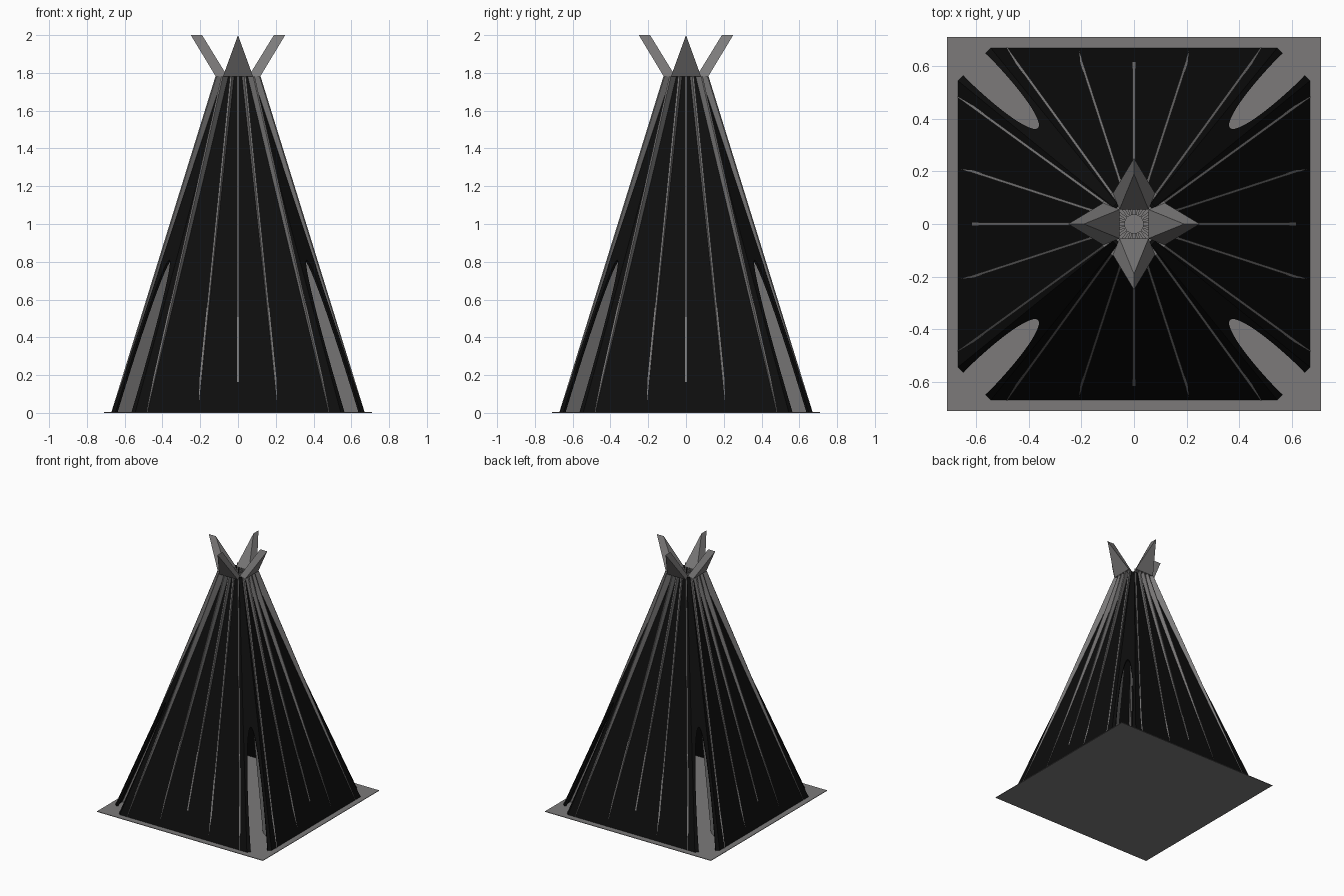
import bpy, bmesh, math
from mathutils import Matrix, Vector

if "Cube" in bpy.data.objects:
    bpy.data.objects.remove(bpy.data.objects["Cube"])

TOP, APEX = 1.78, 2.02          # top of the cover, height where its faces would meet
HALF, CUT = 0.67, 0.545         # half width at the ground, start of the chamfered corner


def material(name, rgb):
    m = bpy.data.materials.new(name)
    m.diffuse_color = (*rgb, 1)
    m.use_nodes = True
    m.node_tree.nodes["Principled BSDF"].inputs["Base Color"].default_value = m.diffuse_color
    return m


grey = material("warm grey", (0.2, 0.195, 0.195))
black = material("near black", (0.004, 0.004, 0.004))


def finish(name, bm, mat):
    me = bpy.data.meshes.new(name)
    bm.to_mesh(me)
    bm.free()
    ob = bpy.data.objects.new(name, me)
    me.materials.append(mat)
    bpy.context.collection.objects.link(ob)
    return ob


# floor plate
bm = bmesh.new()
bmesh.ops.create_cube(bm, size=1, matrix=Matrix.Translation((0, 0, 0.002))
                      @ Matrix.Diagonal((1.42, 1.42, 0.004, 1)))
finish("floor_plate", bm, grey)

# tapering cover with chamfered corners and an arched opening in each corner
ARCH, ARCH_W, STEPS = 0.81, 0.06, 12
heights = [0.006 + (ARCH - 0.006) * math.sin(math.pi / 2 * i / STEPS)
           for i in range(STEPS + 1)] + [TOP]
bm = bmesh.new()
rings = []
for z in heights:
    s = 1 - z / APEX
    w = ARCH_W * math.sqrt(max(0, 1 - (z / ARCH) ** 2)) if z < ARCH - 1e-5 else 0
    d = w / math.sqrt(2)
    mid = (HALF + CUT) / 2 * s
    corner = [(HALF * s, CUT * s), (mid + d, mid - d),
              (mid - d, mid + d), (CUT * s, HALF * s)]
    ring = []
    for k in range(4):
        rot = Matrix.Rotation(k * math.pi / 2, 3, 'Z')
        ring += [bm.verts.new(rot @ Vector((x, y, z))) for x, y in corner]
    rings.append(ring)
for a, b in zip(rings, rings[1:]):
    for i in range(16):
        if i % 4 != 1:          # skip the opening
            j = (i + 1) % 16
            bm.faces.new((a[i], a[j], b[j], b[i]))
bmesh.ops.remove_doubles(bm, verts=bm.verts, dist=1e-5)
bm.normal_update()
cover = finish("tent_cover", bm, black)
mod = cover.modifiers.new("thickness", 'SOLIDIFY')
mod.thickness = 0.015
mod.offset = -1

# twenty radial ribs that emerge from the cover towards the top
EMERGE = {0: 0.2, 18: 0.15, 36: 0.1}
for n in range(20):
    deg = n * 18
    a = math.radians(deg)
    off = min(deg % 90, 90 - deg % 90)
    ze = EMERGE[off]
    R = HALF / math.cos(math.radians(off))
    s_top, s_e = 0.117 / HALF, 1 - ze / APEX
    s_bot = s_e + (s_e - s_top) * ze / (TOP - ze)
    profile = [(0.55, 0.003), (R * s_bot, 0.003), (R * s_top, TOP), (0.035, TOP)]
    bm = bmesh.new()
    sides = [[bm.verts.new((r, t, z)) for r, z in profile] for t in (-0.005, 0.005)]
    bm.faces.new(sides[0])
    bm.faces.new(sides[1][::-1])
    for i in range(4):
        j = (i + 1) % 4
        bm.faces.new((sides[0][j], sides[0][i], sides[1][i], sides[1][j]))
    bmesh.ops.recalc_face_normals(bm, faces=bm.faces)
    bm.transform(Matrix.Rotation(a, 4, 'Z'))
    finish("rib_%02d" % (n + 1), bm, grey)

# four pointed flaps leaning outwards at the crown
for k, side in enumerate(("front", "right", "back", "left")):
    bm = bmesh.new()
    outer = [bm.verts.new(p) for p in ((-0.08, -0.117, TOP), (0.08, -0.117, TOP), (0, -0.25, 2))]
    inner = [bm.verts.new(p) for p in ((-0.055, -0.055, TOP), (0.055, -0.055, TOP), (0, -0.19, 2))]
    bm.faces.new(outer)
    bm.faces.new(inner[::-1])
    for i in range(3):
        j = (i + 1) % 3
        bm.faces.new((outer[j], outer[i], inner[i], inner[j]))
    bmesh.ops.recalc_face_normals(bm, faces=bm.faces)
    bm.transform(Matrix.Rotation(k * math.pi / 2, 4, 'Z'))
    finish("crown_flap_" + side, bm, grey)
